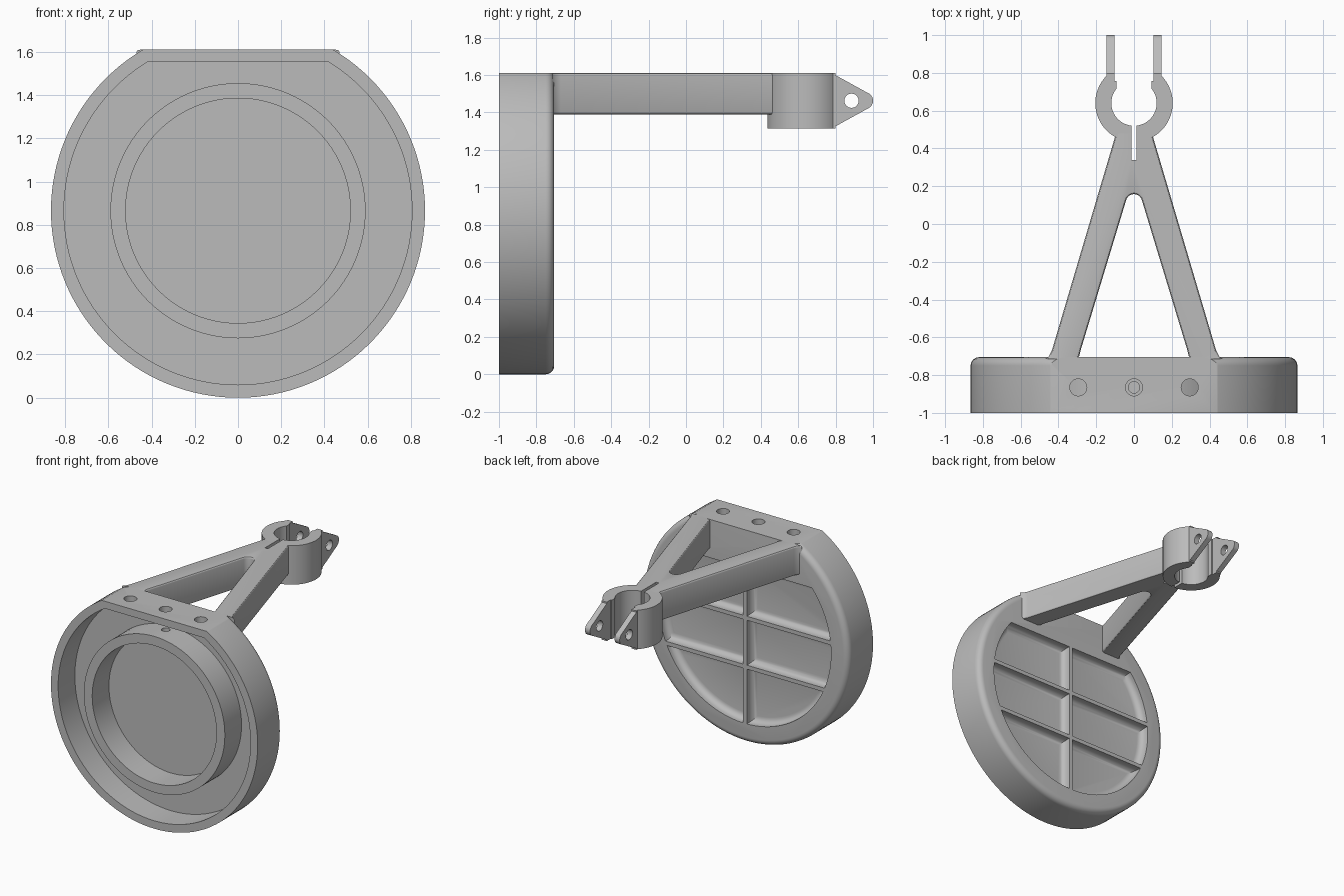
import bpy, bmesh, math
from mathutils import Vector, Matrix

cube = bpy.data.objects.get("Cube")
if cube:
    bpy.data.objects.remove(cube, do_unlink=True)

grey = bpy.data.materials.new("plain grey")
grey.use_nodes = True
grey.diffuse_color = (0.5, 0.5, 0.5, 1)
grey.node_tree.nodes["Principled BSDF"].inputs["Base Color"].default_value = (0.5, 0.5, 0.5, 1)

CZ = 0.865          # height of the disc axis
TOP = 1.61          # flat top of the whole bracket
FAR = 9.0


def add_object(name, bm):
    bmesh.ops.recalc_face_normals(bm, faces=bm.faces)
    mesh = bpy.data.meshes.new(name)
    bm.to_mesh(mesh)
    bm.free()
    mesh.materials.append(grey)
    ob = bpy.data.objects.new(name, mesh)
    bpy.context.collection.objects.link(ob)
    return ob


def activate(ob):
    bpy.ops.object.select_all(action="DESELECT")
    ob.select_set(True)
    bpy.context.view_layer.objects.active = ob


def cut(ob, cutters):
    activate(ob)
    for c in cutters:
        c.hide_render = True
        m = ob.modifiers.new("cut", "BOOLEAN")
        m.operation, m.solver, m.object = "DIFFERENCE", "EXACT", c
        bpy.ops.object.modifier_apply(modifier=m.name)


def discard(cutters):
    for c in cutters:
        bpy.data.objects.remove(c, do_unlink=True)


def clipped_circle(y, radius, x0, x1, z0, z1):
    """Outline points of a disc facing y, trimmed to a rectangle."""
    bm = bmesh.new()
    bmesh.ops.create_circle(bm, cap_ends=True, segments=128, radius=radius,
                            matrix=Matrix.Translation((0, y, CZ)) @ Matrix.Rotation(math.pi / 2, 4, "X"))
    for co, no in (((x0, 0, 0), (-1, 0, 0)), ((x1, 0, 0), (1, 0, 0)),
                   ((0, 0, z0), (0, 0, -1)), ((0, 0, z1), (0, 0, 1))):
        bmesh.ops.bisect_plane(bm, geom=bm.verts[:] + bm.edges[:] + bm.faces[:],
                               plane_co=co, plane_no=no, clear_outer=True)
    pts = [v.co.copy() for v in bm.verts]
    bm.free()
    return pts


def hull(name, layers):
    """Convex solid spanning several trimmed discs."""
    bm = bmesh.new()
    for layer in layers:
        for p in clipped_circle(*layer):
            bm.verts.new(p)
    res = bmesh.ops.convex_hull(bm, input=bm.verts[:])
    loose = [v for v in bm.verts if not v.link_faces]
    bmesh.ops.delete(bm, geom=loose, context="VERTS")
    bmesh.ops.dissolve_limit(bm, angle_limit=math.radians(0.3), verts=bm.verts[:], edges=bm.edges[:])
    return add_object(name, bm)


def prism(name, points, z0, z1):
    """Vertical extrusion of an xy outline."""
    bm = bmesh.new()
    face = bm.faces.new([bm.verts.new((x, y, z0)) for x, y in points])
    ext = bmesh.ops.extrude_face_region(bm, geom=[face])
    bmesh.ops.translate(bm, vec=(0, 0, z1 - z0), verts=[v for v in ext["geom"] if isinstance(v, bmesh.types.BMVert)])
    return add_object(name, bm)


def cylinder(name, radius, depth, loc, axis="Z"):
    bm = bmesh.new()
    rot = {"Z": Matrix.Identity(4), "X": Matrix.Rotation(math.pi / 2, 4, "Y"),
           "Y": Matrix.Rotation(math.pi / 2, 4, "X")}[axis]
    bmesh.ops.create_cone(bm, cap_ends=True, segments=96 if radius > 0.3 else 32, radius1=radius,
                          radius2=radius, depth=depth, matrix=Matrix.Translation(loc) @ rot)
    return add_object(name, bm)


def arc(cx, cy, r, a0, a1, n):
    return [(cx + r * math.cos(math.radians(a0 + (a1 - a0) * i / n)),
             cy + r * math.sin(math.radians(a0 + (a1 - a0) * i / n))) for i in range(n + 1)]


def smooth(ob):
    activate(ob)
    bpy.ops.object.shade_smooth_by_angle(angle=math.radians(30))


# Disc housing with a rounded back edge and a flat top
BACK, ROUND = -0.705, 0.045
layers = [(-1, 0.865, -FAR, FAR, -FAR, TOP)]
for i in range(7):
    a = math.pi / 2 * i / 6
    layers.append((BACK - ROUND * (1 - math.sin(a)), 0.865 - ROUND * (1 - math.cos(a)), -FAR, FAR, -FAR, TOP))
housing = hull("disc_housing", layers)

# Front recess and the six filleted pockets between the back ribs
cutters = [hull("front_recess", [(-1.1, 0.805, -FAR, FAR, -FAR, 1.555), (-0.8, 0.805, -FAR, FAR, -FAR, 1.555)])]
RIB, FLOOR, FILLET = 0.015, -0.77, 0.045
rows = ((-FAR, 0.575 - RIB), (0.575 + RIB, 0.945 - RIB), (0.945 + RIB, 1.32))
for x0, x1 in ((-FAR, -RIB), (RIB, FAR)):
    for z0, z1 in rows:
        layers = [(-0.6, 0.72, x0, x1, z0, z1)]
        for i in range(6):
            a = math.pi / 2 * i / 5
            k = FILLET * (1 - math.cos(a))
            layers.append((FLOOR + FILLET * (1 - math.sin(a)), 0.72 - k, x0 + k, x1 - k, z0 + k, z1 - k))
        cutters.append(hull("back_pocket", layers))

# Screw holes through the top wall
for x in (-0.295, 0, 0.295):
    cutters.append(cylinder("screw_hole", 0.045, 0.2, (x, -0.865, TOP)))
cut(housing, cutters)
discard(cutters)
smooth(housing)

# Inner ring in the front recess, with a small hole at its top
ring = cylinder("inner_ring", 0.59, 0.205, (0, -0.8975, CZ), "Y")
cutters = [cylinder("bore", 0.52, 0.5, (0, -0.9, CZ), "Y"),
           cylinder("ring_hole", 0.03, 0.3, (0, -0.865, CZ + 0.55))]
cut(ring, cutters)
discard(cutters)
# remove the hidden base of the ring
smooth(ring)

# A-shaped arms, flared where they meet the housing
half = [(0.47, -0.715), (0.45, -0.7), (0.435, -0.67), (0.095, 0.48)]
inner = [(0.305, -0.715), (0.29, -0.7), (0.283, -0.67)] + arc(0, 0.115, 0.043, 17, 90, 7)
right = half[::-1] + inner
left = [(-x, y) for x, y in right[::-1]]
arms = prism("support_arms", right + left[1:], 1.39, TOP)
bm = bmesh.new()
bm.from_mesh(arms.data)
edges = [e for e in bm.edges if abs(e.verts[0].co.z - e.verts[1].co.z) < 1e-4
         and max(v.co.y for v in e.verts) < 0.485 and not all(abs(v.co.y - 0.48) < 1e-3 for v in e.verts)
         and not all(abs(v.co.y + 0.715) < 1e-3 for v in e.verts)]
bmesh.ops.bevel(bm, geom=edges, offset=0.012, segments=3, profile=0.5, affect="EDGES", clamp_overlap=True)
bm.to_mesh(arms.data)
bm.free()
slot = prism("slot", [(-0.012, 0.34), (0.012, 0.34), (0.012, 0.6), (-0.012, 0.6)], 1.2, 1.8)
cut(arms, [slot])
discard([slot])
smooth(arms)

# Split clamp ring and its two drilled ears
LOW, EAR_Z, CY = 1.315, 1.4625, 0.64
outline = (arc(0, CY, 0.205, -86.6, 45, 36) + [(0.145, 0.8), (0.103, 0.8), (0.103, 0.757), (0.093, 0.757)]
           + arc(0, CY, 0.12, 39, -84.3, 32))
for side, sx in (("left", 1), ("right", -1)):
    jaw = prism(side + "_clamp_jaw", [(sx * x, y) for x, y in outline], LOW, TOP)
    smooth(jaw)
    profile = [(0.78, LOW), *arc(0.955, EAR_Z, 0.045, -55, 55, 12), (0.78, TOP)]
    ear = prism(side + "_clamp_ear", profile, 0.103, 0.145)
    for v in ear.data.vertices:
        y, z, x = v.co
        v.co = Vector((sx * x, y, z))
    if sx < 0:
        ear.data.flip_normals()
    drill = cylinder("drill", 0.038, 1, (0, 0.885, EAR_Z), "X")
    cut(ear, [drill])
    discard([drill])
    smooth(ear)
